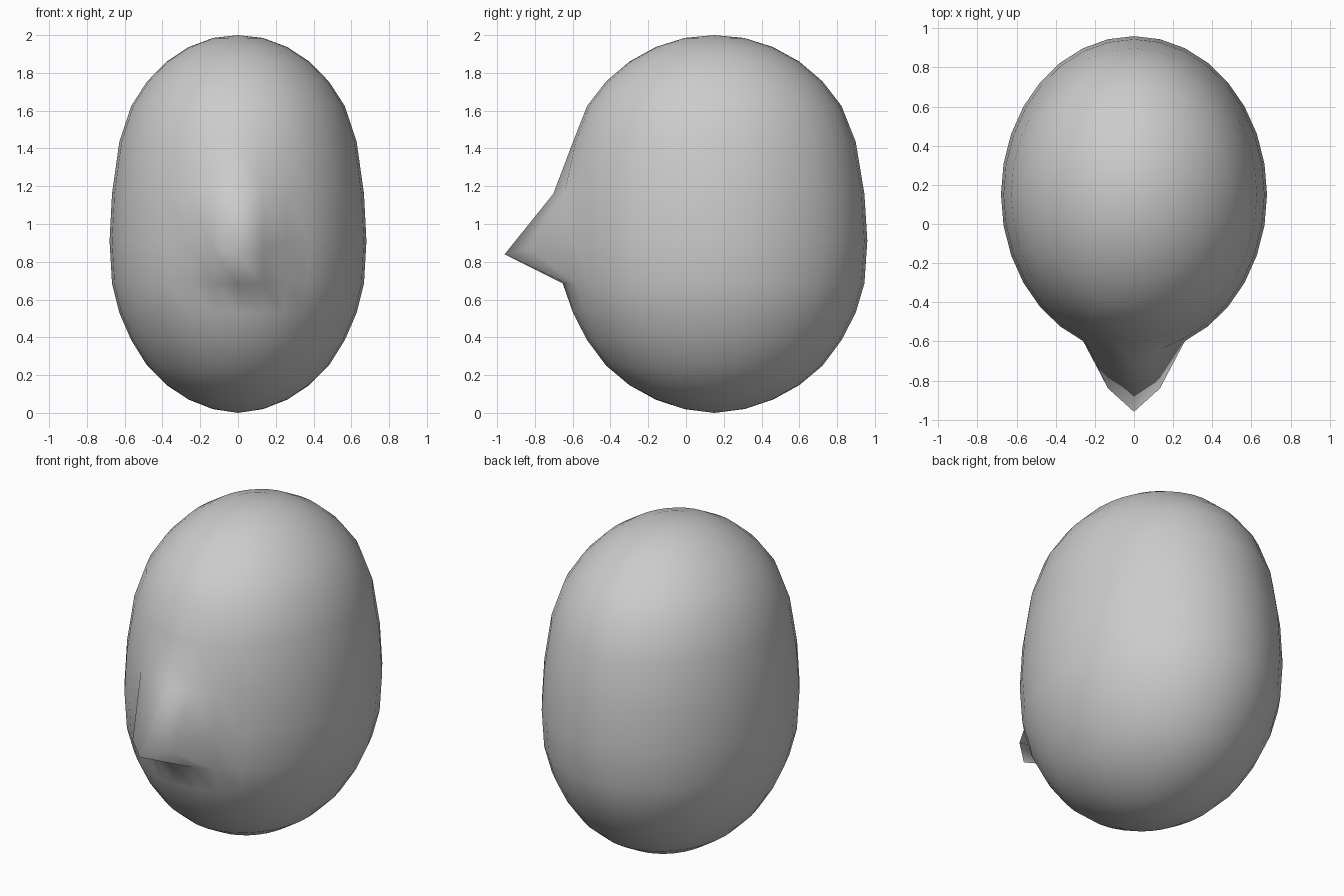
import bpy, bmesh, math

if "Cube" in bpy.data.objects:
    bpy.data.objects.remove(bpy.data.objects["Cube"])

# Head: stretched sphere, ring heights from top to bottom
heights = [2.0, 1.985, 1.937, 1.86, 1.755, 1.625, 1.435, 1.16, 0.91,
           0.685, 0.53, 0.385, 0.25, 0.147, 0.07, 0.02, 0.0]
SEGMENTS, RX, RY, CY = 32, 0.68, 0.81, 0.15

# Nose: (ring, steps sideways from the front) -> (push forward, drop)
nose = {(8, 0): (0.30, 0.07), (8, 1): (0.196, 0.045),
        (7, 0): (0.058, 0.0), (7, 1): (0.015, 0.0),
        (9, 0): (0.008, 0.0)}

bm = bmesh.new()
rings = []
last = len(heights) - 1
for i, z in enumerate(heights):
    r = math.sin(math.pi * i / last)
    if i in (0, last):
        rings.append([bm.verts.new((0, CY, z))])
        continue
    ring = []
    for k in range(SEGMENTS):
        a = 2 * math.pi * k / SEGMENTS
        push, drop = nose.get((i, min(k, SEGMENTS - k)), (0, 0))
        ring.append(bm.verts.new((RX * r * math.sin(a),
                                  CY - RY * r * math.cos(a) - push, z - drop)))
    rings.append(ring)

# Skin between neighbouring rings, with fans at the poles
for upper, lower in zip(rings, rings[1:]):
    for k in range(SEGMENTS):
        n = (k + 1) % SEGMENTS
        if len(upper) == 1:
            bm.faces.new((upper[0], lower[k], lower[n]))
        elif len(lower) == 1:
            bm.faces.new((upper[k], lower[0], upper[n]))
        else:
            bm.faces.new((upper[k], lower[k], lower[n], upper[n]))
bmesh.ops.recalc_face_normals(bm, faces=bm.faces)
for f in bm.faces:
    f.smooth = True

mesh = bpy.data.meshes.new("head")
bm.to_mesh(mesh)
bm.free()
bpy.context.collection.objects.link(bpy.data.objects.new("head", mesh))
